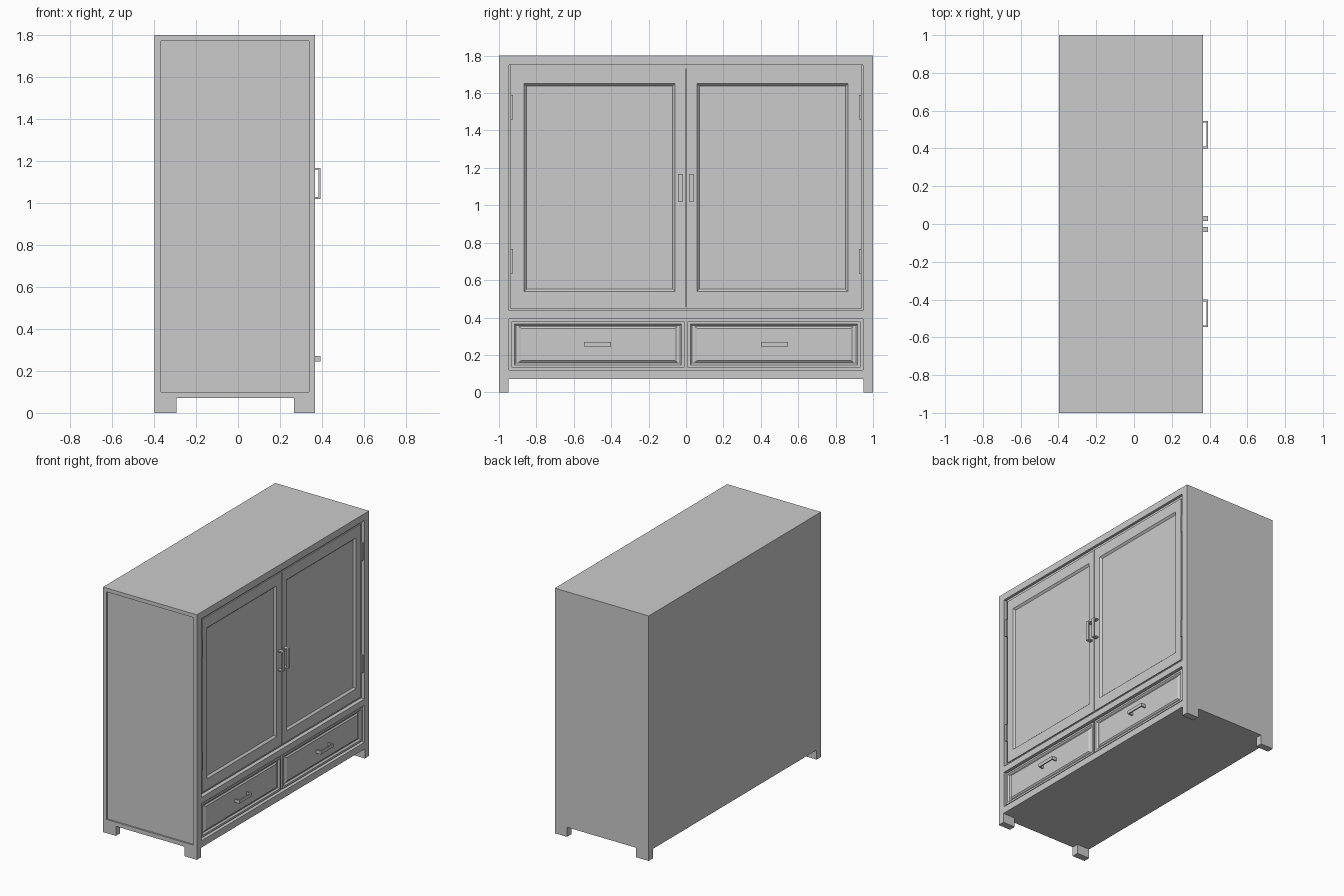
import bpy, bmesh

if "Cube" in bpy.data.objects:
    bpy.data.objects.remove(bpy.data.objects["Cube"])

# One painted finish for the whole cabinet
grey = bpy.data.materials.new("grey_paint")
grey.diffuse_color = (0.6, 0.6, 0.6, 1)
grey.use_nodes = True
grey.node_tree.nodes["Principled BSDF"].inputs["Base Color"].default_value = grey.diffuse_color


def make_object(name, bm):
    bmesh.ops.recalc_face_normals(bm, faces=bm.faces)
    mesh = bpy.data.meshes.new(name)
    bm.to_mesh(mesh)
    bm.free()
    mesh.materials.append(grey)
    ob = bpy.data.objects.new(name, mesh)
    bpy.context.collection.objects.link(ob)
    return ob


def add_box(bm, x, y, z):
    vs = bmesh.ops.create_cube(bm, size=1)["verts"]
    for v in vs:
        for i, (lo, hi) in enumerate((x, y, z)):
            v.co[i] = lo if v.co[i] < 0 else hi


def box(name, *spans):
    bm = bmesh.new()
    add_box(bm, *spans)
    return make_object(name, bm)


def cut(target, x, y, z):
    cutter = box("cutter", x, y, z)
    mod = target.modifiers.new("cut", 'BOOLEAN')
    mod.operation, mod.solver, mod.object = 'DIFFERENCE', 'EXACT', cutter
    bpy.context.view_layer.objects.active = target
    bpy.ops.object.modifier_apply(modifier=mod.name)
    bpy.data.objects.remove(cutter)


def moulded_front(name, y, z, rings):
    """Nested rectangles (side inset, top inset, depth) joined into a panel."""
    bm = bmesh.new()
    loops = []
    for dy, dz, x in rings:
        a, b, c, d = y[0] + dy, y[1] - dy, z[0] + dz, z[1] - dz
        loops.append([bm.verts.new((x, *p)) for p in ((a, c), (b, c), (b, d), (a, d))])
    for p, q in zip(loops, loops[1:]):
        for i in range(4):
            bm.faces.new((p[i], p[i - 1], q[i - 1], q[i]))
    bm.faces.new(loops[0])
    bm.faces.new(loops[-1])
    return make_object(name, bm)


def pull(name, y, z, base, upright):
    """Square bracket handle: two posts and a grip."""
    bm = bmesh.new()
    t, tip = 0.009, 0.393
    add_box(bm, (tip - t, tip), y, z)
    for end in (0, 1):
        span = z if upright else y
        s = (span[0], span[0] + t) if end == 0 else (span[1] - t, span[1])
        add_box(bm, (base, tip - t), y if upright else s, s if upright else z)
    return make_object(name, bm)


# Carcass with feet, side panel recess and front openings
body = box("carcass", (-0.397, 0.366), (-1, 1), (0, 1.8))
cut(body, (-0.293, 0.266), (-1.1, 1.1), (-0.1, 0.07))
cut(body, (-0.5, 0.5), (-0.95, 0.95), (-0.1, 0.07))
cut(body, (-0.367, 0.338), (-1.1, -0.988), (0.1, 1.772))
cut(body, (0.32, 0.5), (-0.946, 0.946), (0.438, 1.75))
cut(body, (0.32, 0.5), (-0.946, 0.946), (0.12, 0.392))

# Stepped lip around the doors and the post between drawers
for side in (-1, 1):
    box("door_stop", (0.31, 0.346), sorted((side * 0.92, side * 0.938)), (0.446, 1.75))
box("top_stop", (0.31, 0.346), (-0.92, 0.92), (1.73, 1.75))
box("bottom_stop", (0.31, 0.346), (-0.92, 0.92), (0.446, 0.46))

for side, label in ((-1, "left"), (1, "right")):
    # Door with recessed, bevelled panel
    moulded_front(label + "_door", sorted((side * 0.003, side * 0.92)), (0.46, 1.73),
                  [(0, 0, 0.31), (0, 0, 0.354), (0.055, 0.08, 0.354), (0.068, 0.093, 0.34)])
    # Drawer with moulded edge and raised field
    moulded_front(label + "_drawer", sorted((side * 0.007, side * 0.934)), (0.132, 0.38),
                  [(0, 0, 0.31), (0, 0, 0.356), (0.016, 0.014, 0.356),
                   (0.026, 0.024, 0.346), (0.04, 0.028, 0.346), (0.052, 0.038, 0.354)])
    # Handles
    mid = 0.03 * side
    pull(label + "_door_handle", (mid - 0.013, mid + 0.013), (1.02, 1.168), 0.35, True)
    mid = 0.473 * side
    pull(label + "_drawer_handle", (mid - 0.073, mid + 0.073), (0.246, 0.27), 0.35, False)
    # Hinges
    for zc in (0.7, 1.525):
        box(label + "_hinge", (0.33, 0.362), sorted((side * 0.925, side * 0.937)),
            (zc - 0.065, zc + 0.065))
